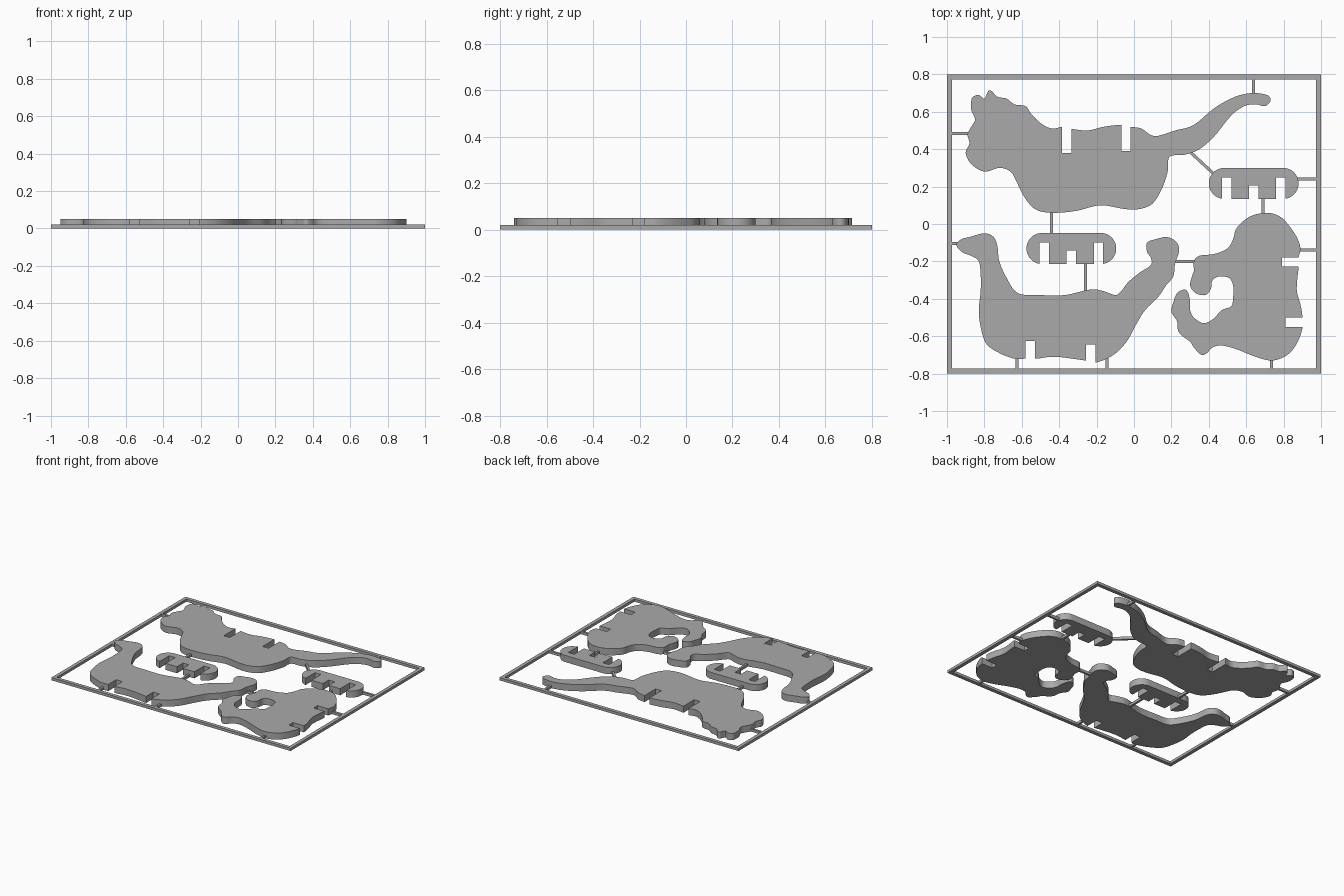
import bpy
import bmesh
from math import cos, sin, pi, radians
from mathutils import Vector

PIECE_HEIGHT = 0.05
FRAME_HEIGHT = 0.02

if "Cube" in bpy.data.objects:
    bpy.data.objects.remove(bpy.data.objects["Cube"])

# One grey plastic colour
grey = bpy.data.materials.new("grey plastic")
grey.use_nodes = True
colour = (0.4, 0.4, 0.4, 1)
grey.diffuse_color = colour
grey.node_tree.nodes["Principled BSDF"].inputs["Base Color"].default_value = colour


def prism(name, outline, height, bottom=0.0):
    """Extrude a closed flat outline upwards into an object."""
    bm = bmesh.new()
    face = bm.faces.new([bm.verts.new((p[0], p[1], bottom)) for p in outline])
    result = bmesh.ops.extrude_face_region(bm, geom=[face])
    top = [v for v in result["geom"] if isinstance(v, bmesh.types.BMVert)]
    bmesh.ops.translate(bm, verts=top, vec=(0, 0, height))
    bmesh.ops.recalc_face_normals(bm, faces=bm.faces)
    mesh = bpy.data.meshes.new(name)
    bm.to_mesh(mesh)
    bm.free()
    mesh.materials.append(grey)
    obj = bpy.data.objects.new(name, mesh)
    bpy.context.scene.collection.objects.link(obj)
    return obj


def smooth_loop(points, steps=5):
    """Closed Catmull-Rom curve through points given in hundredths."""
    pts = [Vector(p) / 100 for p in points]
    count = len(pts)
    loop = []
    for i in range(count):
        a, b, c, d = (pts[(i + k) % count] for k in (-1, 0, 1, 2))
        for s in range(steps):
            t = s / steps
            loop.append(b + (c - a) * (t / 2)
                        + (a * 2 - b * 5 + c * 4 - d) * (t * t / 2)
                        + (b * 3 - a - c * 3 + d) * (t ** 3 / 2))
    return loop


def rectangle(x0, x1, y0, y1):
    return [(x0, y0), (x1, y0), (x1, y1), (x0, y1)]


def cut(obj, boxes):
    """Cut rectangles (x0, x1, y0, y1) right through an object."""
    cutters = []
    for box in boxes:
        cutter = prism("cutter", rectangle(*box), 0.4, -0.2)
        cutter.hide_render = True
        cutters.append(cutter)
        mod = obj.modifiers.new("slot", "BOOLEAN")
        mod.operation = "DIFFERENCE"
        mod.solver = "EXACT"
        mod.object = cutter
    bpy.context.view_layer.update()
    graph = bpy.context.evaluated_depsgraph_get()
    mesh = bpy.data.meshes.new_from_object(obj.evaluated_get(graph))
    obj.modifiers.clear()
    obj.data = mesh
    for cutter in cutters:
        bpy.data.objects.remove(cutter)


def smooth(obj):
    obj.data.shade_smooth()
    obj.data.set_sharp_from_angle(angle=radians(35))


def animal(name, points, slots):
    obj = prism(name, smooth_loop(points), PIECE_HEIGHT)
    cut(obj, slots)
    smooth(obj)


# Long-tailed animal with ears, slots in its upper edge
animal("long_tailed_body", [
    (-86, 68), (-83, 69), (-80, 67), (-78, 71), (-76, 71), (-73, 68),
    (-68, 67), (-64, 64), (-58, 63), (-55, 59), (-50, 54), (-44, 51),
    (-38, 52), (-34, 51), (-25, 50), (-16, 52), (-7, 53), (-2, 52),
    (4, 51), (11, 47), (22, 50), (32, 53), (43, 62), (54, 68),
    (63, 70), (71, 69), (73, 66), (70, 63), (65, 64), (59, 63),
    (52, 58), (43, 47), (35, 40), (27, 37), (19, 36), (18, 28),
    (15, 19), (10, 11), (3, 8), (-5, 8), (-18, 10), (-31, 7),
    (-44, 6), (-53, 8), (-59, 15), (-63, 23), (-66, 28), (-72, 30),
    (-80, 28), (-87, 32), (-90, 38), (-88, 43), (-89, 48), (-87, 52),
    (-85, 56), (-87, 61), (-87, 66)],
    [(-0.385, -0.335, 0.38, 0.6), (-0.068, -0.018, 0.39, 0.6)])

# Long-necked animal, slots in its lower edge
animal("long_necked_body", [
    (-95, -11), (-92, -8), (-88, -7), (-80, -5), (-75, -7), (-73, -12),
    (-72, -20), (-68, -29), (-62, -37), (-50, -38), (-37, -38), (-23, -35),
    (-16, -36), (-10, -38), (-7, -36), (-3, -31), (3, -26), (9, -22),
    (9, -18), (7, -15), (7, -10), (12, -8), (18, -7), (23, -10),
    (24, -15), (22, -21), (21, -28), (17, -33), (13, -39), (6, -46),
    (1, -54), (-4, -63), (-11, -70), (-20, -74), (-26, -73), (-42, -71),
    (-52, -72), (-58, -72), (-64, -72), (-72, -69), (-79, -64), (-82, -55),
    (-83, -46), (-82, -36), (-82, -27), (-83, -20), (-87, -17), (-92, -15)],
    [(-0.257, -0.205, -0.9, -0.645), (-0.58, -0.528, -0.9, -0.625)])

# Round-backed animal with curled tail, slots in its side
animal("round_backed_body", [
    (71, 6), (78, 4), (83, -1), (87, -7), (89, -13), (88, -18),
    (88, -23), (87, -35), (89, -43), (90, -49), (90, -56), (87, -64),
    (82, -70), (74, -73), (65, -71), (55, -67), (47, -65), (42, -66),
    (39, -69), (36, -70), (32, -66), (30, -63), (24, -58), (23, -52),
    (20, -47), (21, -42), (23, -37), (27, -35), (29, -37), (30, -42),
    (30, -46), (32, -50), (37, -53), (42, -51), (47, -46), (52, -44),
    (53, -39), (53, -33), (51, -29), (46, -28), (42, -30), (41, -35),
    (38, -38), (33, -37), (30, -33), (31, -28), (32, -25), (32, -20),
    (35, -17), (43, -16), (50, -13), (53, -8), (55, -2), (62, 4)],
    [(0.79, 1.1, -0.227, -0.18), (0.81, 1.1, -0.55, -0.5)])


# Two rounded stands with three slots each
def stand(name, x, y):
    half, radius = 0.24, 0.083
    arc = [pi * k / 24 - pi / 2 for k in range(25)]
    right = [(x + half - radius + radius * cos(a), y + radius * sin(a)) for a in arc]
    left = [(2 * x - px, 2 * y - py) for px, py in right]
    obj = prism(name, right + left, PIECE_HEIGHT)
    cut(obj, [(x + dx - 0.025, x + dx + 0.025, y - 0.2, y + top)
              for dx, top in ((-0.145, 0.031), (0, -0.012), (0.145, 0.031))])
    smooth(obj)


stand("middle_stand", -0.335, -0.131)
stand("side_stand", 0.64, 0.217)

# Outer frame
frame = prism("outer_frame", rectangle(-1, 1, -0.8, 0.8), FRAME_HEIGHT)
cut(frame, [(-0.973, 0.973, -0.773, 0.773)])

# Thin connecting bars, given by their end points
bars = [
    ((-0.98, 0.485), (-0.87, 0.485)), ((0.64, 0.69), (0.64, 0.78)),
    ((0.295, 0.39), (0.43, 0.265)), ((0.87, 0.24), (0.98, 0.24)),
    ((0.69, 0.05), (0.69, 0.15)), ((0.88, -0.14), (0.98, -0.14)),
    ((-0.44, 0.07), (-0.44, -0.06)), ((-0.26, -0.2), (-0.26, -0.37)),
    ((0.21, -0.2), (0.33, -0.2)), ((-0.98, -0.105), (-0.94, -0.105)),
    ((-0.625, -0.78), (-0.625, -0.71)), ((-0.145, -0.78), (-0.145, -0.71)),
    ((0.735, -0.78), (0.735, -0.72))]
for number, ends in enumerate(bars, 1):
    start, end = map(Vector, ends)
    side = (end - start).orthogonal().normalized() * 0.008
    prism(f"connecting_bar_{number}",
          [start + side, start - side, end - side, end + side], FRAME_HEIGHT)
